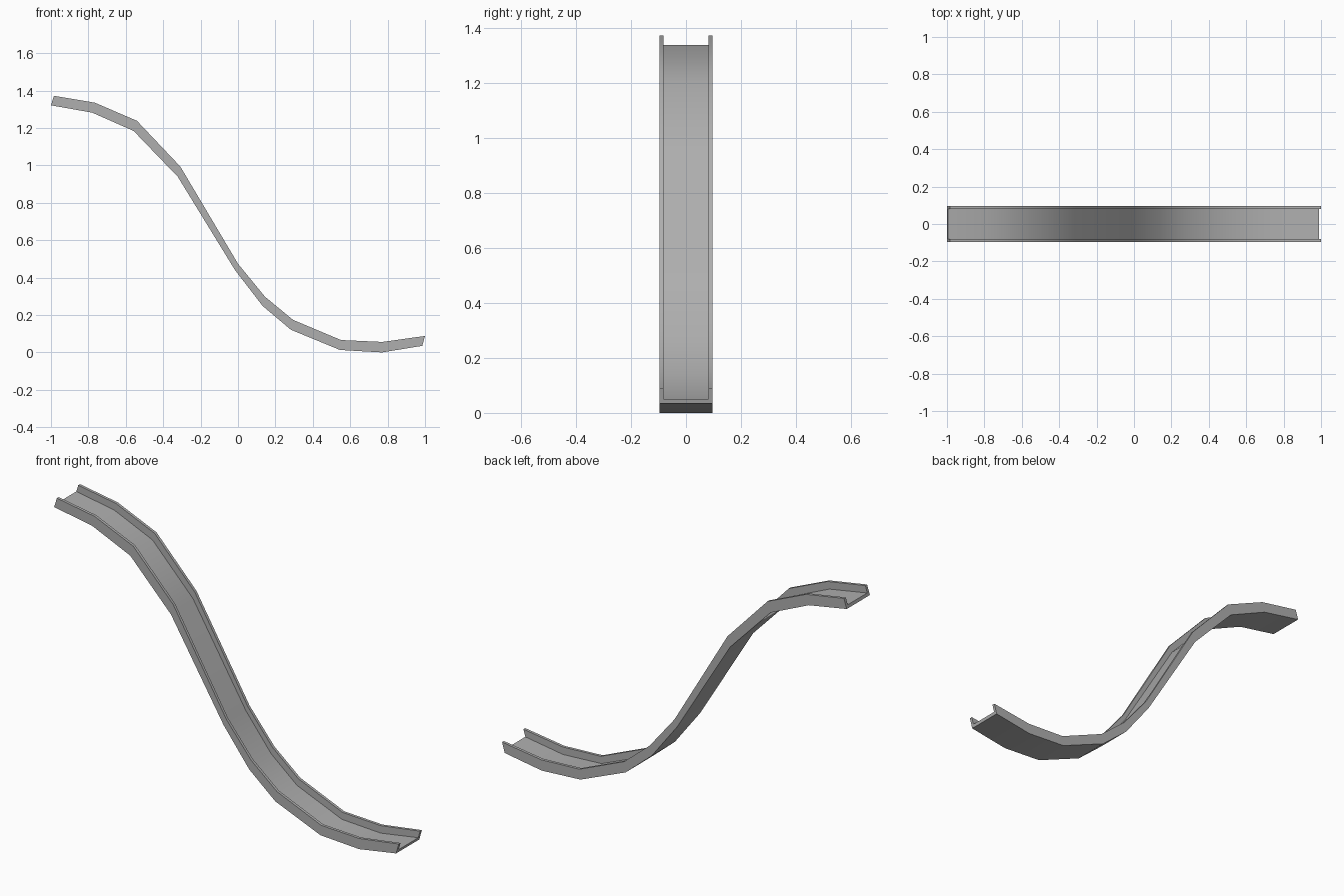
import bpy, bmesh, math
from mathutils import Vector

if "Cube" in bpy.data.objects:
    bpy.data.objects.remove(bpy.data.objects["Cube"])

# Side-view stations: rim (top) point and underside point, as (x, z)
rim = [(-.984, 1.374), (-.765, 1.337), (-.54, 1.24), (-.308, .995), (0, .476),
       (.144, .30), (.294, .176), (.551, .068), (.772, .058), (1, .09)]
under = [(-1, 1.323), (-.78, 1.284), (-.558, 1.186), (-.322, .941), (-.016, .442),
         (.132, .25), (.283, .123), (.545, .015), (.77, .002), (.985, .037)]

# U-shaped cross-section: (y, fraction of height from underside to rim)
W, INNER, FLOOR = .096, .081, .3
section = [(-W, 0), (W, 0), (W, 1), (INNER, 1), (INNER, FLOOR),
           (-INNER, FLOOR), (-INNER, 1), (-W, 1)]


def station(top, bottom, bm):
    t, b = Vector((top[0], 0, top[1])), Vector((bottom[0], 0, bottom[1]))
    return [bm.verts.new(b.lerp(t, h) + Vector((0, y, 0))) for y, h in section]


# Sweep the channel along the stations
bm = bmesh.new()
rings = [station(t, b, bm) for t, b in zip(rim, under)]
n = len(section)
for r0, r1 in zip(rings, rings[1:]):
    for i in range(n):
        j = (i + 1) % n
        bm.faces.new((r0[i], r0[j], r1[j], r1[i]))

# U-shaped end caps
for r in (rings[0], rings[-1]):
    bm.faces.new(r)
bmesh.ops.recalc_face_normals(bm, faces=bm.faces)

# Rest on the ground
zmin = min(v.co.z for v in bm.verts)
bmesh.ops.translate(bm, verts=bm.verts, vec=(0, 0, -zmin))

mesh = bpy.data.meshes.new("slide_chute")
bm.to_mesh(mesh)
bm.free()
chute = bpy.data.objects.new("slide_chute", mesh)
bpy.context.collection.objects.link(chute)

# Dark grey metal
metal = bpy.data.materials.new("dark_grey")
metal.diffuse_color = (.43, .43, .43, 1)
metal.use_nodes = True
metal.node_tree.nodes["Principled BSDF"].inputs["Base Color"].default_value = metal.diffuse_color
mesh.materials.append(metal)

# Smooth run along the chute, sharp rims
bpy.context.view_layer.objects.active = chute
chute.select_set(True)
bpy.ops.object.shade_smooth_by_angle(angle=math.radians(30))
